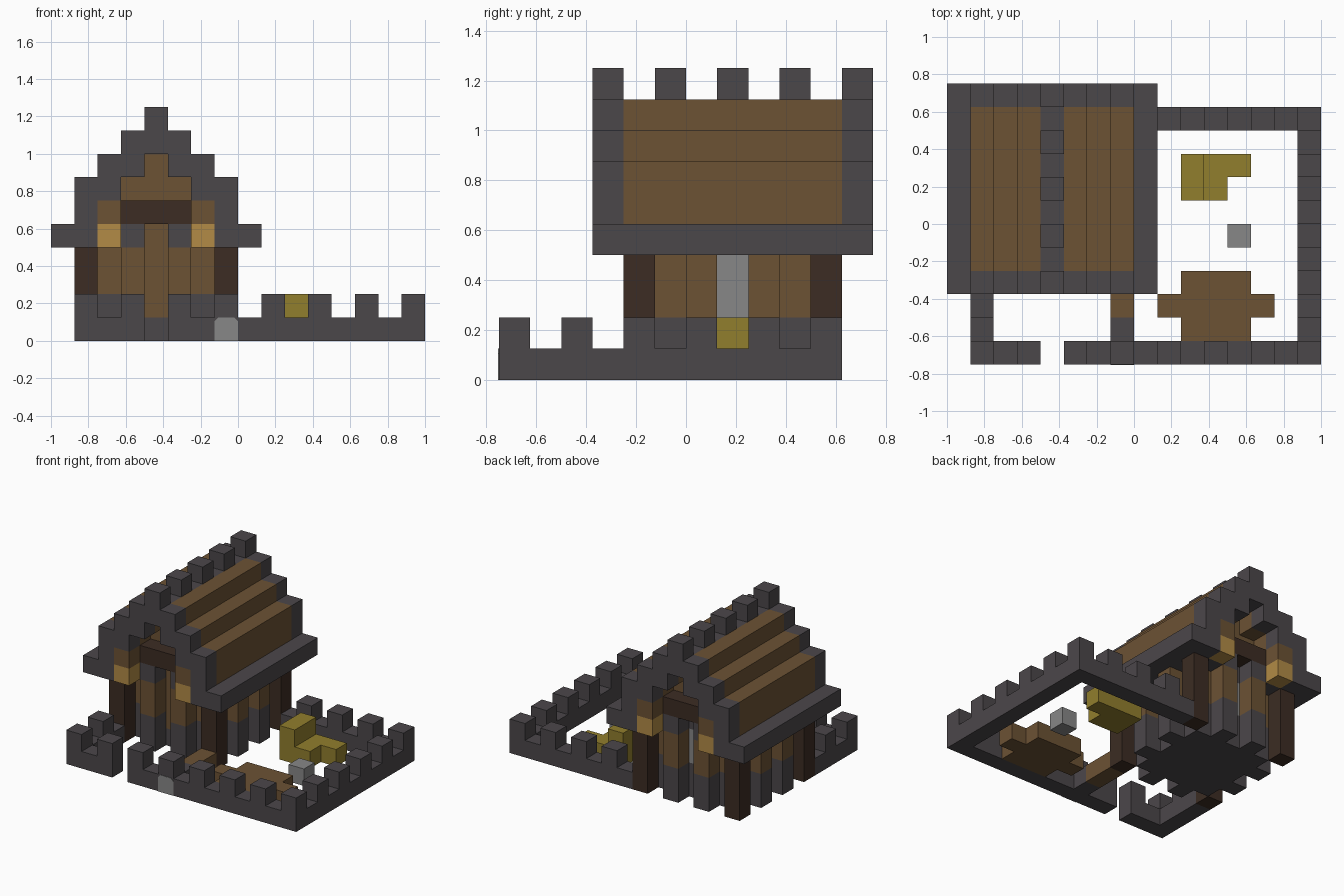
import bpy, bmesh
from mathutils import Vector

cube = bpy.data.objects.get("Cube")
if cube:
    bpy.data.objects.remove(cube, do_unlink=True)

U = 0.125                       # block size
ORIGIN = Vector((-1, -0.75, 0))


def material(name, hex_code):
    rgb = [int(hex_code[n:n + 2], 16) / 255 for n in (0, 2, 4)]
    col = [((c + 0.055) / 1.055) ** 2.4 for c in rgb] + [1]
    m = bpy.data.materials.new(name)
    m.use_nodes = True
    m.diffuse_color = col
    bsdf = m.node_tree.nodes["Principled BSDF"]
    bsdf.inputs["Base Color"].default_value = col
    bsdf.inputs["Roughness"].default_value = 0.9
    return m


stone = material("dark stone", "4B474A")
wood = material("brown wood", "6C5234")
timber = material("dark timber", "3C2C23")
lamp = material("amber lamp", "B28B46")
grey = material("light grey", "878787")
straw = material("yellow straw", "917E2D")

parts = {}      # name -> (material, set of block cells)
taken = {}      # cell -> name


def block(name, mat, xs, ys, zs):
    """Add blocks over index ranges; the first part to take a cell keeps it."""
    cells = parts.setdefault(name, (mat, set()))[1]
    as_list = lambda v: [v] if isinstance(v, int) else v
    for i in as_list(xs):
        for j in as_list(ys):
            for k in as_list(zs):
                if (i, j, k) not in taken:
                    taken[i, j, k] = name
                    cells.add((i, j, k))


MID = 4                                          # house centre column
both = lambda n: (MID - n, MID + n)              # mirrored columns
ends = lambda n: (3 + n, 11 - n)                 # front and back rows

# Roof: dark gable trim at both ends, plank steps between
steps = {5: (3,), 6: (3, 2), 7: (2, 1), 8: (1,)}
block("eaves", stone, both(4) + both(3), range(3, 12), 4)
for k, offsets in steps.items():
    for n in offsets:
        block("gable_trim", stone, both(n), ends(0), k)
        block("roof_planks", wood, both(n), range(4, 11), k)
block("roof_ridge", stone, MID, range(3, 12), 8)
block("ridge_merlons", stone, MID, range(3, 12, 2), 9)

# Gable ends: brackets, lamps, beam and recessed boards
block("lamps", lamp, both(2), ends(0), 4)
block("lamp_brackets", wood, both(2), ends(0), 5)
block("gable_beams", timber, range(3, 6), ends(1), 5)
block("gable_boards", wood, range(3, 6), ends(2), (5, 6))
block("gable_boards", wood, MID, ends(2), 7)

# House: corner posts, door, windows
block("corner_posts", timber, both(3), ends(1), range(4))
block("door", wood, MID, 5, range(1, 5))
block("windows", grey, MID, 9, (2, 3))
block("windows", grey, both(2), 7, (2, 3))
block("floor", stone, range(2, 7), range(5, 10), 0)

# Walls: square ring with upright piers standing out of it
ring = [(i, j) for i in range(2, 7) for j in range(5, 10) if i in (2, 6) or j in (5, 9)]
piers = [(i, j) for i in both(1) for j in ends(1)]
piers += [(i, j) for i in both(3) for j in (6, 8)]
for i, j in ring + piers:
    block("stone_footing", stone, i, j, (0, 1))
    block("wood_walls", wood, i, j, (2, 3))
    block("wall_plate", stone, i, j, 4)
block("wall_plate", stone, both(2), range(4, 11), 4)


# Yard walls with alternating merlons
def yard_wall(name, xs, ys, along_x):
    block(name, stone, xs, ys, 0)
    if along_x:
        block(name, stone, [i for i in xs if i % 2], ys, 1)
    else:
        block(name, stone, xs, [j for j in ys if j % 2 == 0], 1)


yard_wall("front_wall_short", range(1, 4), 0, True)
yard_wall("front_wall_long", range(5, 16), 0, True)
yard_wall("back_wall", range(8, 16), 10, True)
yard_wall("side_wall", 15, range(1, 11), False)
yard_wall("house_wall", 1, range(1, 4), False)
block("inner_wall", stone, 7, 1, 0)
block("low_gate", wood, 7, (2, 3), 0)

# Things in the yard
block("wood_platform", wood, range(10, 13), range(1, 4), 0)
block("wood_platform", wood, range(9, 14), 2, 0)
block("straw_pile", straw, (10, 11), (7, 8), 0)
block("straw_pile", straw, 12, 8, 0)
block("straw_pile", straw, 10, (7, 8), 1)
block("loose_stone", grey, 12, 5, 0)


def finish(name, bm, mat):
    mesh = bpy.data.meshes.new(name)
    bm.to_mesh(mesh)
    bm.free()
    mesh.materials.append(mat)
    obj = bpy.data.objects.new(name, mesh)
    bpy.context.scene.collection.objects.link(obj)


# Turn each part into a mesh of its exposed block faces
for name, (mat, cells) in parts.items():
    if not cells:
        continue
    bm = bmesh.new()
    for cell in sorted(cells):
        centre = ORIGIN + (Vector(cell) + Vector((0.5, 0.5, 0.5))) * U
        for axis in range(3):
            for sign in (-1, 1):
                step = Vector((0, 0, 0))
                step[axis] = sign
                if tuple(int(c + s) for c, s in zip(cell, step)) in taken:
                    continue
                u = Vector((0, 0, 0))
                u[(axis + 1) % 3] = 1
                v = step.cross(u)
                corners = (-u - v, u - v, u + v, v - u)
                bm.faces.new([bm.verts.new(centre + (step + c) * U / 2) for c in corners])
    bmesh.ops.remove_doubles(bm, verts=bm.verts, dist=0.001)
    bmesh.ops.dissolve_limit(bm, angle_limit=0.02, verts=bm.verts, edges=bm.edges)
    finish(name, bm, mat)

# Pale stone set in the front wall, with clipped top corners
bm = bmesh.new()
c = 0.02
outline = [(0, 0), (U, 0), (U, U - c), (U - c, U), (c, U), (0, U - c)]
face = bm.faces.new([bm.verts.new((x - U, -0.75, z)) for x, z in outline])
front = bmesh.ops.extrude_face_region(bm, geom=[face])["geom"]
bmesh.ops.translate(bm, verts=[g for g in front if isinstance(g, bmesh.types.BMVert)],
                    vec=(0, -0.003, 0))
bmesh.ops.recalc_face_normals(bm, faces=bm.faces)
finish("pale_wall_stone", bm, grey)
